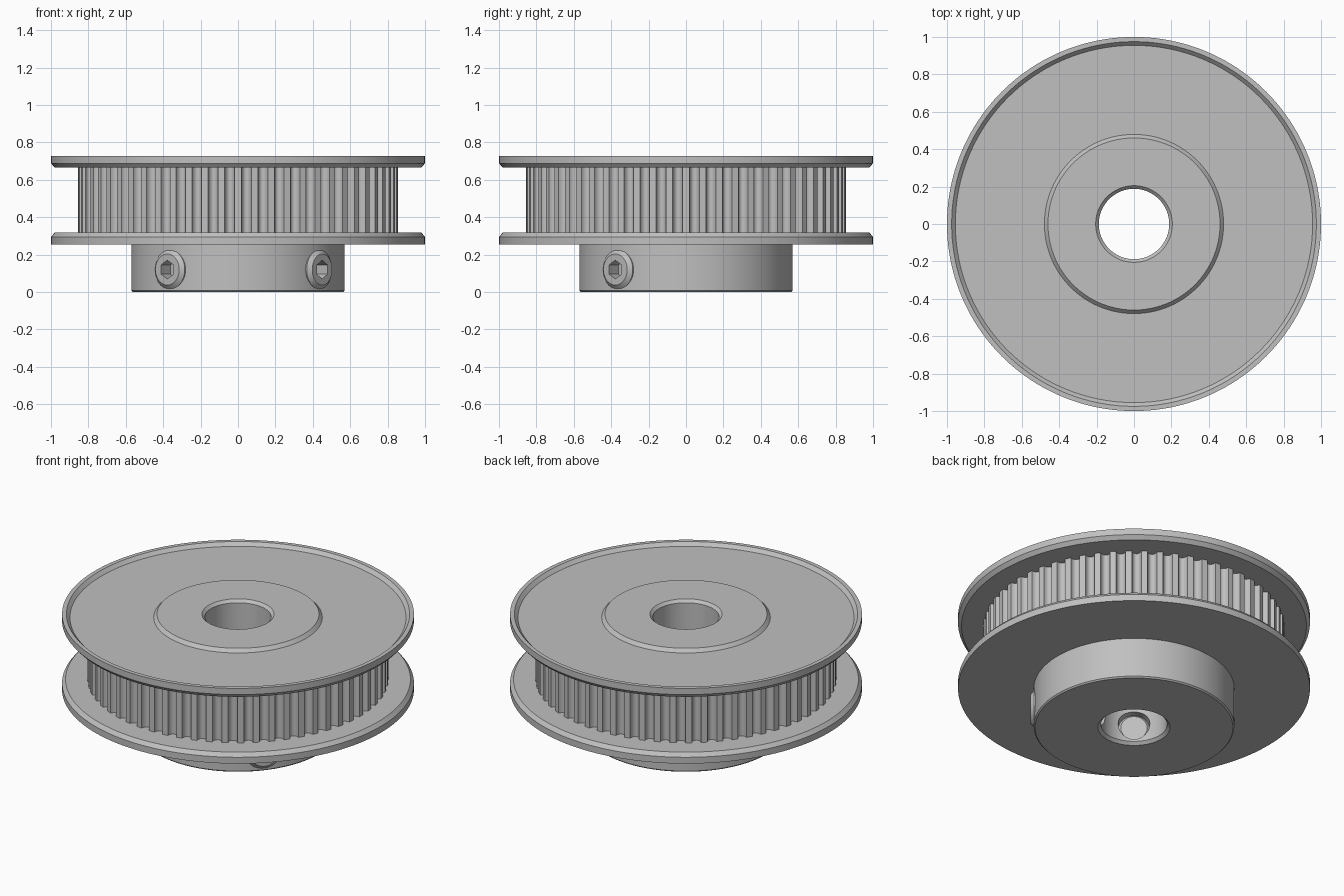
import bpy, bmesh, math
from mathutils import Matrix

if "Cube" in bpy.data.objects:
    bpy.data.objects.remove(bpy.data.objects["Cube"])

metal = bpy.data.materials.new("grey_metal")
metal.diffuse_color = (0.527, 0.527, 0.527, 1)
metal.use_nodes = True
metal.node_tree.nodes["Principled BSDF"].inputs["Base Color"].default_value = metal.diffuse_color


def make(name, bm, matrix=Matrix()):
    bmesh.ops.remove_doubles(bm, verts=bm.verts, dist=1e-6)
    bmesh.ops.recalc_face_normals(bm, faces=bm.faces)
    me = bpy.data.meshes.new(name)
    bm.to_mesh(me)
    bm.free()
    me.materials.append(metal)
    ob = bpy.data.objects.new(name, me)
    bpy.context.collection.objects.link(ob)
    ob.matrix_world = matrix
    return ob


def bridge(bm, rings, closed):
    """Skin a list of vertex rings; closed joins the last to the first."""
    n = len(rings[0])
    pairs = list(zip(rings, rings[1:])) + ([(rings[-1], rings[0])] if closed else [])
    for a, b in pairs:
        for i in range(n):
            j = (i + 1) % n
            bm.faces.new((a[i], a[j], b[j], b[i]))


def lathe(name, profile, segments=120, closed=True, matrix=Matrix()):
    """Spin an (r, z) profile about the local z axis."""
    bm = bmesh.new()
    angles = [2 * math.pi * i / segments for i in range(segments)]
    rings = [[bm.verts.new((r * math.cos(a), r * math.sin(a), z)) for a in angles]
             for r, z in profile]
    bridge(bm, rings, closed)
    return make(name, bm, matrix)


def cut(target, cutter):
    mod = target.modifiers.new("cut", 'BOOLEAN')
    mod.operation = 'DIFFERENCE'
    mod.solver = 'EXACT'
    mod.object = cutter
    bpy.context.view_layer.update()
    bpy.context.view_layer.objects.active = target
    bpy.ops.object.modifier_apply(modifier=mod.name)
    bpy.data.objects.remove(cutter)


BORE = 0.188
parts = []

# Clamping hub with a chamfered bore
hub = lathe("hub", [(0.205, 0), (0.562, 0), (0.57, 0.008), (0.57, 0.255),
                    (BORE, 0.255), (BORE, 0.017)])
parts.append(hub)

# Lower flange, chamfered towards the belt
parts.append(lathe("lower_flange", [(BORE, 0.255), (1, 0.255), (1, 0.295),
                                    (0.98, 0.318), (BORE, 0.318)], 160))

# Upper flange with raised rim and central boss
parts.append(lathe("upper_flange", [
    (BORE, 0.665), (0.98, 0.665), (1, 0.688), (1, 0.727), (0.975, 0.727),
    (0.955, 0.706), (0.479, 0.706), (0.46, 0.727), (0.205, 0.727), (BORE, 0.71)], 160))

# Toothed belt drum with rounded grooves
TEETH, R, DEPTH, HALF = 60, 0.855, 0.034, math.radians(1.8)
outline = []
for t in range(TEETH):
    mid = 2 * math.pi * (t + 0.5) / TEETH
    for k in range(9):
        u = math.pi * k / 8
        outline.append((R - DEPTH * math.sin(u), mid - HALF * math.cos(u)))
bm = bmesh.new()


def ring(z, radius=None):
    return [bm.verts.new(((radius or r) * math.cos(a), (radius or r) * math.sin(a), z))
            for r, a in outline]


bridge(bm, [ring(0.318), ring(0.665), ring(0.665, BORE), ring(0.318, BORE)], True)
parts.append(make("toothed_drum", bm))

# Two set screws at right angles, each in its own hole through the hub wall
for i, az in enumerate((-40, -130)):
    m = (Matrix.Translation((0, 0, 0.12)) @ Matrix.Rotation(math.radians(az), 4, 'Z')
         @ Matrix.Rotation(math.pi / 2, 4, 'Y'))
    cut(hub, lathe("screw_hole_cutter", [(0, 0.05), (0.09, 0.05), (0.09, 0.7), (0, 0.7)],
                   40, False, m))
    screw = lathe(f"set_screw_{i + 1}", [
        (0, 0.215), (0.075, 0.215), (0.0895, 0.23), (0.0895, 0.53), (0.105, 0.53),
        (0.105, 0.568), (0.083, 0.588), (0, 0.588)], 40, False, m)
    cut(screw, lathe("hex_socket_cutter", [(0, 0.51), (0.05, 0.51), (0.05, 0.65), (0, 0.65)],
                     6, False, m))
    parts.append(screw)

# Smooth round surfaces, keep machined edges crisp
for ob in parts:
    bpy.ops.object.select_all(action='DESELECT')
    ob.select_set(True)
    bpy.context.view_layer.objects.active = ob
    bpy.ops.object.shade_smooth_by_angle(angle=math.radians(30))
